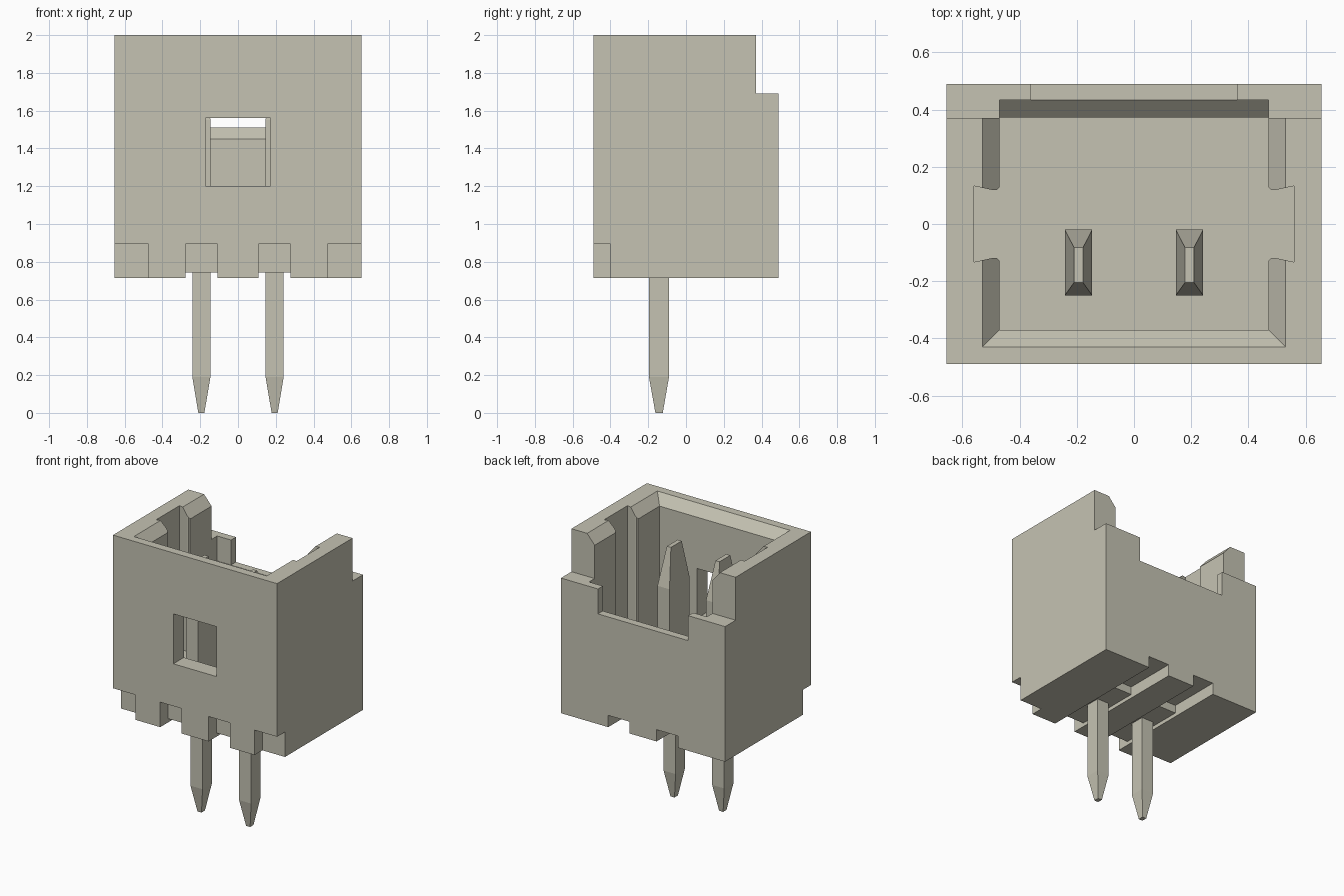
import bpy, bmesh

cube = bpy.data.objects.get("Cube")
if cube:
    bpy.data.objects.remove(cube, do_unlink=True)

# One warm grey plastic colour
mat = bpy.data.materials.new("warm_grey")
mat.use_nodes = True
colour = (0.56, 0.545, 0.45, 1)
mat.diffuse_color = colour
mat.node_tree.nodes["Principled BSDF"].inputs["Base Color"].default_value = colour


def loft(name, sections):
    """Solid through (z, outline) sections that share a point count."""
    bm = bmesh.new()
    rings = [[bm.verts.new((x, y, z)) for x, y in pts] for z, pts in sections]
    n = len(rings[0])
    for a, b in zip(rings, rings[1:]):
        for i in range(n):
            j = (i + 1) % n
            bm.faces.new((a[i], a[j], b[j], b[i]))
    bm.faces.new(rings[0][::-1])
    bm.faces.new(rings[-1])
    bmesh.ops.recalc_face_normals(bm, faces=bm.faces)
    mesh = bpy.data.meshes.new(name)
    bm.to_mesh(mesh)
    bm.free()
    mesh.materials.append(mat)
    obj = bpy.data.objects.new(name, mesh)
    bpy.context.collection.objects.link(obj)
    return obj


def rect(x0, x1, y0, y1):
    return [(x0, y0), (x1, y0), (x1, y1), (x0, y1)]


def box(name, x0, x1, y0, y1, z0, z1):
    outline = rect(x0, x1, y0, y1)
    return loft(name, [(z0, outline), (z1, outline)])


def cut(target, cutter):
    cutter.hide_render = True
    mod = target.modifiers.new("cut", 'BOOLEAN')
    mod.operation = 'DIFFERENCE'
    mod.solver = 'EXACT'
    mod.object = cutter
    bpy.context.view_layer.objects.active = target
    bpy.ops.object.modifier_apply(modifier=mod.name)
    bpy.data.objects.remove(cutter, do_unlink=True)


FLOOR = 0.97
housing = box("housing", -0.655, 0.655, -0.49, 0.49, 0.715, 2.0)

# Lowered back edge and its deeper central gap
cut(housing, box("back_step", -1, 1, 0.37, 1, 1.69, 2.2))
cut(housing, box("back_gap", -0.36, 0.36, 0.3, 1, 1.51, 2.2))

# Main cavity, with a sloped relief in the back wall
cut(housing, loft("cavity", [
    (FLOOR, rect(-0.47, 0.47, -0.37, 0.372)),
    (1.45, rect(-0.47, 0.47, -0.37, 0.372)),
    (1.51, rect(-0.47, 0.47, -0.37, 0.434)),
    (2.2, rect(-0.47, 0.47, -0.37, 0.434))]))

# Bevelled lead-in around the mouth
cut(housing, loft("lead_in", [
    (1.93, rect(-0.47, 0.47, -0.37, 0.6)),
    (2.0, rect(-0.53, 0.53, -0.43, 0.6)),
    (2.1, rect(-0.53, 0.53, -0.43, 0.6))]))

# Flared key slots in both side walls
half = [(0.40, 0.14), (0.47, 0.14), (0.471, 0.128), (0.478, 0.12),
        (0.49, 0.118), (0.56, 0.133)]
outline = half + [(x, -y) for x, y in reversed(half)]
for s in (-1, 1):
    pts = [(s * x, y) for x, y in outline]
    cut(housing, loft("key_slot", [(FLOOR, pts), (2.2, pts)]))

# Latch window in the front wall
cut(housing, box("window", -0.173, 0.173, -0.7, -0.3, 1.20, 1.56))

# Notches and grooves on the underside
for s in (-1, 1):
    x0, x1 = sorted((s * 0.475, s * 0.9))
    cut(housing, box("corner_notch", x0, x1, -0.7, -0.4, 0.5, 0.895))
    x0, x1 = sorted((s * 0.108, s * 0.278))
    cut(housing, box("front_notch", x0, x1, -0.7, -0.4, 0.5, 0.895))
    cut(housing, box("pin_groove", x0, x1, -0.7, 0.7, 0.5, 0.742))
    cut(housing, box("back_groove", x0, x1, 0.1, 0.7, 0.5, 0.80))

# Contact pins: pointed square tail below, wide blade in the cavity
for side, cx in (("right", -0.194), ("left", 0.194)):
    tail = rect(cx - 0.048, cx + 0.048, -0.196, -0.09)
    loft(side + "_pin_tail", [
        (0, rect(cx - 0.016, cx + 0.016, -0.162, -0.123)),
        (0.19, tail), (FLOOR - 0.05, tail)])
    blade = rect(cx - 0.048, cx + 0.048, -0.25, -0.02)
    loft(side + "_pin_blade", [
        (FLOOR - 0.05, blade), (1.55, blade),
        (1.82, rect(cx - 0.016, cx + 0.016, -0.205, -0.082))])
